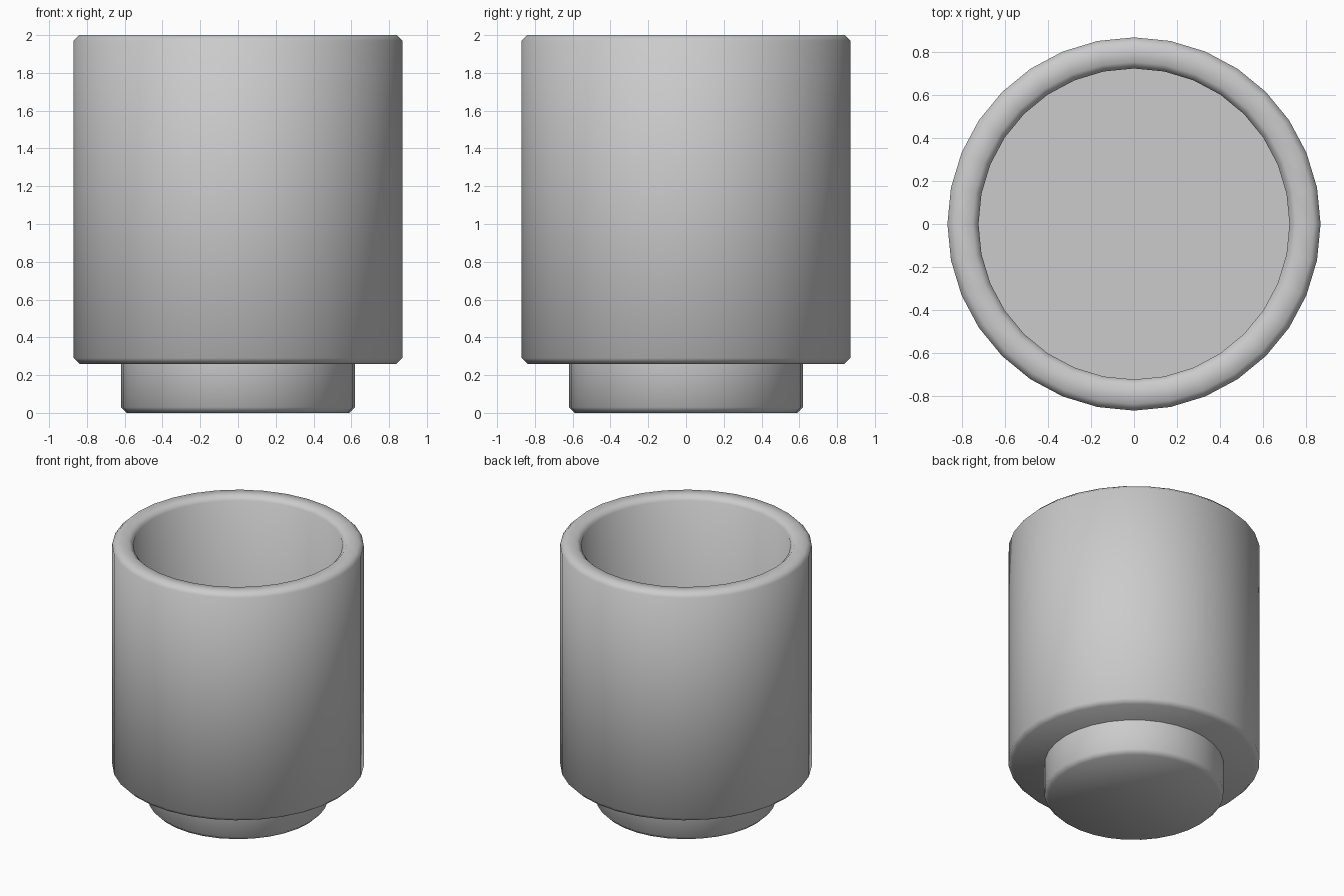
import bpy, bmesh, math

if "Cube" in bpy.data.objects:
    bpy.data.objects.remove(bpy.data.objects["Cube"])

SIDES = 32


def lathe(name, profile):
    """Spin an (r, z) profile around z; both ends are closed with a flat cap."""
    bm = bmesh.new()
    rings = []
    for r, z in profile:
        rings.append([bm.verts.new((r * math.cos(2 * math.pi * i / SIDES),
                                    r * math.sin(2 * math.pi * i / SIDES), z))
                      for i in range(SIDES)])
    for a, b in zip(rings, rings[1:]):
        for i in range(SIDES):
            j = (i + 1) % SIDES
            bm.faces.new((a[i], a[j], b[j], b[i]))
    bm.faces.new(rings[0][::-1])
    bm.faces.new(rings[-1])
    bmesh.ops.recalc_face_normals(bm, faces=bm.faces)
    mesh = bpy.data.meshes.new(name)
    bm.to_mesh(mesh)
    bm.free()
    obj = bpy.data.objects.new(name, mesh)
    bpy.context.collection.objects.link(obj)
    bpy.ops.object.select_all(action='DESELECT')
    obj.select_set(True)
    bpy.context.view_layer.objects.active = obj
    bpy.ops.object.shade_smooth_by_angle(angle=math.radians(60))
    return obj


B = 0.03  # chamfer size

# Hollow cup body with chamfered base and rim, ending at the inside floor
lathe("cup_body", [(0.87 - B, 0.26), (0.87, 0.26 + B),
                   (0.87, 2 - B), (0.87 - B, 2.0),
                   (0.725 + B, 2.0), (0.725, 2 - B),
                   (0.725, 0.40)])

# Narrower foot under the body
lathe("foot", [(0.62 - B, 0.0), (0.62, B), (0.62, 0.27)])
